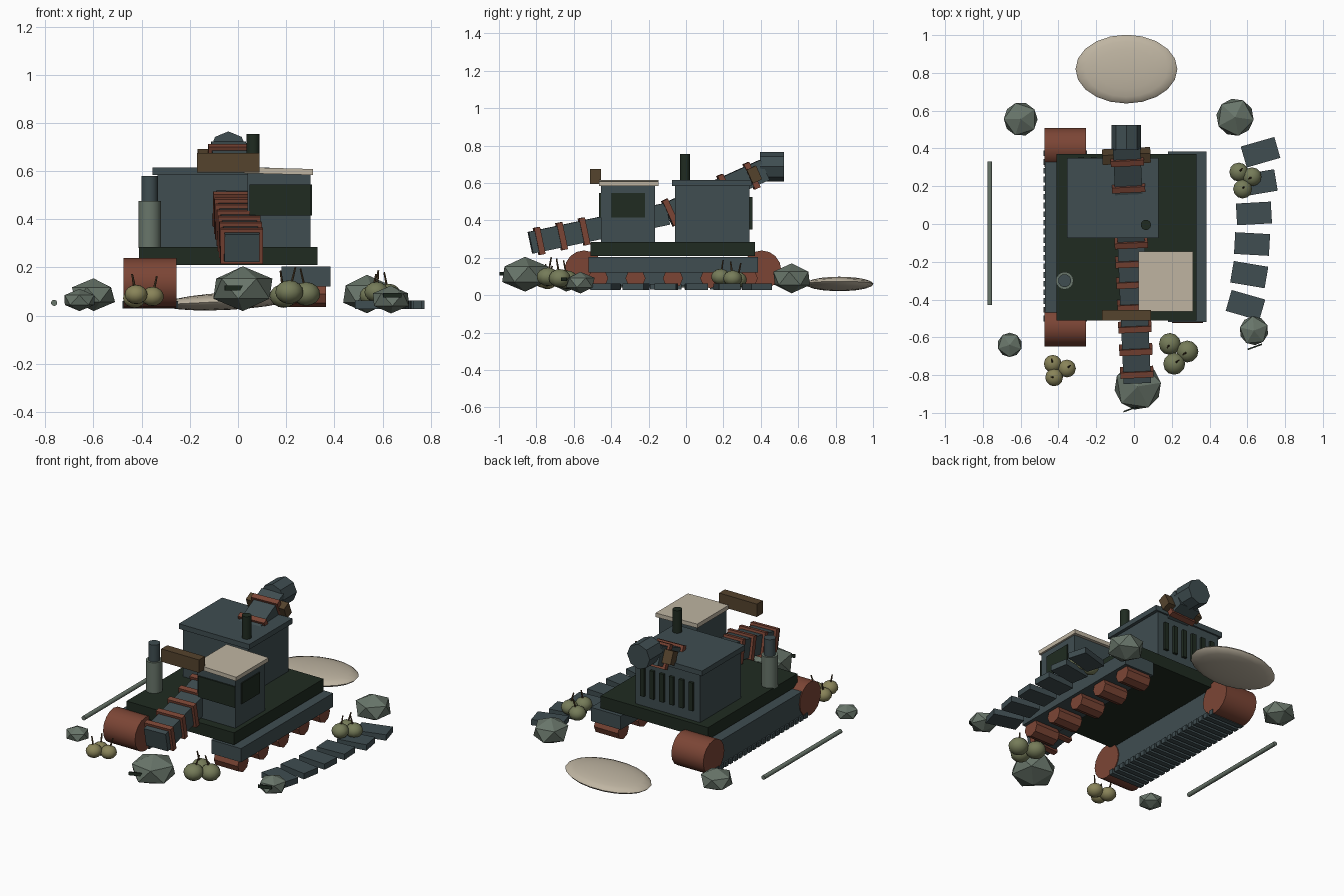
import bpy, bmesh, math, random
from mathutils import Vector, Matrix, Euler

random.seed(4)
if "Cube" in bpy.data.objects:
    bpy.data.objects.remove(bpy.data.objects["Cube"])


def material(name, r, g, b):
    m = bpy.data.materials.new(name)
    m.use_nodes = True
    m.diffuse_color = (r, g, b, 1)
    m.node_tree.nodes["Principled BSDF"].inputs["Base Color"].default_value = (r, g, b, 1)
    return m


STEEL = material("blue_grey_steel", 0.05, 0.075, 0.082)
DARK = material("dark_green", 0.014, 0.024, 0.015)
RUST = material("rust_red", 0.2, 0.06, 0.036)
CREAM = material("cream", 0.52, 0.46, 0.36)
STONE = material("grey_green_stone", 0.14, 0.18, 0.145)
OLIVE = material("yellow_olive", 0.25, 0.23, 0.1)
MOSS = material("moss_olive", 0.18, 0.2, 0.1)
BROWN = material("brown_timber", 0.09, 0.056, 0.026)


def finish(name, bm, mat, loc, rot=(0, 0, 0), smooth=False):
    mesh = bpy.data.meshes.new(name)
    bmesh.ops.recalc_face_normals(bm, faces=bm.faces)
    bm.to_mesh(mesh)
    bm.free()
    mesh.materials.append(mat)
    ob = bpy.data.objects.new(name, mesh)
    ob.location = loc
    ob.rotation_euler = rot
    bpy.context.collection.objects.link(ob)
    if smooth:
        bpy.ops.object.select_all(action='DESELECT')
        ob.select_set(True)
        bpy.context.view_layer.objects.active = ob
        bpy.ops.object.shade_smooth_by_angle(angle=math.radians(40))
    return ob


def box(name, size, loc, mat, rot=(0, 0, 0)):
    bm = bmesh.new()
    bmesh.ops.create_cube(bm, size=1)
    bmesh.ops.scale(bm, vec=size, verts=bm.verts)
    return finish(name, bm, mat, loc, rot)


def span(name, x, y, z, mat):
    # Box given by its low and high limits on each axis
    lims = (x, y, z)
    return box(name, [b - a for a, b in lims], [(a + b) / 2 for a, b in lims], mat)


def rod(name, p, q, r, mat, sides=16, smooth=True, r2=None):
    # Cylinder running from point p to point q
    p, q = Vector(p), Vector(q)
    bm = bmesh.new()
    bmesh.ops.create_cone(bm, cap_ends=True, segments=sides, radius1=r,
                          radius2=r if r2 is None else r2, depth=(q - p).length)
    rot = (q - p).to_track_quat('Z', 'Y').to_euler()
    return finish(name, bm, mat, (p + q) / 2, rot, smooth)


def ball(name, loc, scale, mat, rot=(0, 0, 0), seg=12, rings=8):
    bm = bmesh.new()
    bmesh.ops.create_uvsphere(bm, u_segments=seg, v_segments=rings, radius=1)
    bmesh.ops.scale(bm, vec=scale, verts=bm.verts)
    return finish(name, bm, mat, loc, rot, True)


# Deck
span("deck", (-0.41, 0.33), (-0.51, 0.37), (0.21, 0.285), DARK)

# Closed track with end drums and cleats
span("closed_track_body", (-0.47, -0.26), (-0.52, 0.39), (0.05, 0.205), STEEL)
for label, y in (("front", -0.545), ("rear", 0.405)):
    rod(label + "_track_drum", (-0.475, y, 0.135), (-0.255, y, 0.135), 0.104, RUST)
for i in range(20):
    y = -0.5 + i * 0.046
    span("track_cleat", (-0.48, -0.25), (y - 0.015, y + 0.015), (0.03, 0.06), STEEL)

# Broken track with exposed road wheels
span("broken_track_beam", (0.18, 0.385), (-0.52, 0.385), (0.12, 0.205), STEEL)
for i in range(5):
    y = -0.47 + i * 0.2
    rod("road_wheel", (0.2, y, 0.09), (0.365, y, 0.09), 0.054, RUST, 8, False)

# Shed track plates lying in a curve
for i, x in enumerate((0.59, 0.61, 0.625, 0.635, 0.66, 0.67)):
    box("shed_track_plate", (0.185, 0.115, 0.036), (x, -0.43 + i * 0.162, 0.045), STEEL,
        (0, 0, math.radians(-16 + i * 6.4)))

# Engine house with roof, rear vents and stack
span("engine_house", (-0.335, 0.11), (-0.06, 0.34), (0.28, 0.59), STEEL)
span("engine_roof", (-0.355, 0.13), (-0.075, 0.35), (0.583, 0.615), STEEL)
for i in range(6):
    x = -0.28 + i * 0.067
    span("rear_vent", (x - 0.014, x + 0.014), (0.339, 0.356), (0.35, 0.525), DARK)
rod("engine_stack", (0.063, -0.005, 0.6), (0.063, -0.005, 0.755), 0.027, DARK)

# Cab with flat windows and a slightly tilted roof
span("cab", (0.04, 0.3), (-0.455, -0.165), (0.28, 0.59), STEEL)
box("cab_roof", (0.288, 0.318, 0.025), (0.168, -0.305, 0.6), CREAM, (0, math.radians(1.5), 0))
span("cab_front_window", (0.048, 0.303), (-0.464, -0.455), (0.415, 0.545), DARK)
span("cab_side_window", (0.3, 0.307), (-0.4, -0.22), (0.415, 0.545), DARK)

# Side exhaust with sleeve
rod("exhaust_pipe", (-0.367, -0.3, 0.28), (-0.367, -0.3, 0.58), 0.034, STEEL)
rod("exhaust_sleeve", (-0.367, -0.3, 0.28), (-0.367, -0.3, 0.475), 0.047, STONE)

# Bent boom with rust bands
TIP, BEND, TOP = Vector((0.017, -0.832, 0.28)), Vector((-0.015, -0.1, 0.435)), Vector((-0.04, 0.42, 0.67))


def along(y):
    a, b = (TIP, BEND) if y < BEND.y else (BEND, TOP)
    point = a.lerp(b, (y - a.y) / (b.y - a.y))
    return point, (b - a).to_track_quat('Y', 'Z').to_euler()


for label, a, b in (("lower", TIP, BEND), ("upper", BEND, TOP)):
    rot = (b - a).to_track_quat('Y', 'Z').to_euler()
    box(label + "_boom", (0.145, (b - a).length, 0.118), (a + b) / 2, STEEL, rot)
for y in (-0.785, -0.665, -0.545, -0.43, -0.31, -0.2, -0.085, 0.21, 0.35):
    point, rot = along(y)
    box("boom_band", (0.176, 0.032, 0.148), point, RUST, rot)
head = rod("boom_head", (-0.04, 0.395, 0.687), (-0.04, 0.525, 0.687), 0.078, STEEL, 8, False)

# Timber beams
box("rear_timber", (0.255, 0.055, 0.08), (-0.04, 0.36, 0.645), BROWN, along(0.36)[1])
box("front_timber", (0.26, 0.058, 0.08), (-0.04, -0.483, 0.635), BROWN)

# Boulders: x, y, width radius, centre height, half height
for x, y, r, z, h in ((0.02, -0.86, 0.125, 0.112, 0.093), (-0.6, 0.555, 0.09, 0.087, 0.068),
                      (0.535, 0.565, 0.1, 0.09, 0.08), (-0.658, -0.64, 0.065, 0.065, 0.046),
                      (0.635, -0.565, 0.077, 0.067, 0.058)):
    bm = bmesh.new()
    bmesh.ops.create_icosphere(bm, subdivisions=1, radius=1)
    bmesh.ops.scale(bm, vec=(r / 0.9, r / 0.9, h), verts=bm.verts)
    finish("boulder", bm, STONE, (x, y, z), (0, 0, random.uniform(0, 6)))

# Chips resting on two boulders
for x, y, z in ((-0.018, -0.98, 0.115), (0.64, -0.65, 0.085)):
    box("stone_chip", (0.08, 0.008, 0.02), (x, y, z), DARK, (0, 0, 0.35))

# Clusters of round plants, each with a thin stem
clusters = (
    (OLIVE, 0.047, 0.08, ((-0.43, -0.74), (-0.355, -0.765), (-0.423, -0.812))),
    (MOSS, 0.058, 0.09, ((0.19, -0.635), (0.283, -0.675), (0.213, -0.74))),
    (MOSS, 0.05, 0.09, ((0.555, 0.275), (0.625, 0.25), (0.575, 0.185))),
)
for mat, r, z, spots in clusters:
    for i, (x, y) in enumerate(spots):
        base = Vector((x, y, z + (i - 1) * 0.008))
        ball("round_plant", base, (r, r, r * 0.85), mat)
        lean = Vector((random.uniform(-0.03, 0.03), random.uniform(-0.03, 0.03), r * 1.8))
        rod("plant_stem", base, base + lean, 0.006, BROWN, 6, False, 0.004)

# Pale mound and loose pole
ball("pale_mound", (-0.04, 0.82, 0.06), (0.27, 0.182, 0.036), CREAM, (0, math.radians(-3), 0), 20, 10)
rod("loose_pole", (-0.763, -0.43, 0.053), (-0.763, 0.33, 0.053), 0.013, STONE, 10)
